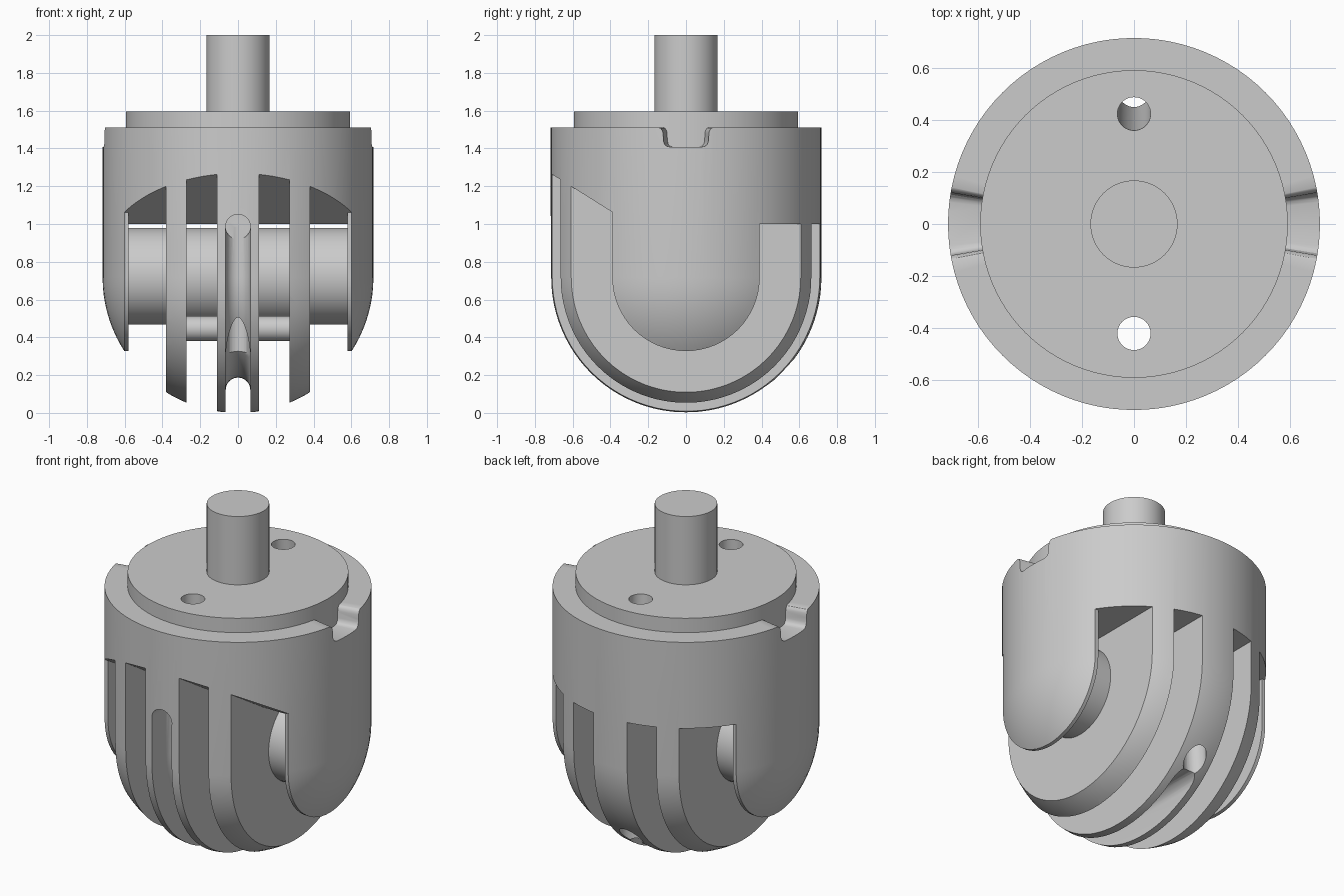
import bpy, bmesh
from math import pi, sin, cos
from mathutils import Vector, Matrix

if "Cube" in bpy.data.objects:
    bpy.data.objects.remove(bpy.data.objects["Cube"])

R = 0.717          # outer radius, also height of the dome centre


def make(name, bm):
    bmesh.ops.remove_doubles(bm, verts=bm.verts, dist=1e-5)
    bmesh.ops.recalc_face_normals(bm, faces=bm.faces)
    me = bpy.data.meshes.new(name)
    bm.to_mesh(me)
    bm.free()
    ob = bpy.data.objects.new(name, me)
    bpy.context.collection.objects.link(ob)
    return ob


def loft(name, rings):
    """Closed solid through a list of equal-length rings."""
    bm = bmesh.new()
    loops = [[bm.verts.new(p) for p in ring] for ring in rings]
    n = len(loops[0])
    for a, b in zip(loops, loops[1:]):
        for i in range(n):
            j = (i + 1) % n
            bm.faces.new((a[i], a[j], b[j], b[i]))
    bm.faces.new(loops[0])
    bm.faces.new(loops[-1])
    return make(name, bm)


def prism(name, profile, x0, x1, taper=None):
    """Extrude a (y, z) profile along x; taper scales y with x."""
    k = lambda x: abs(x) / taper if taper else 1
    return loft(name, [[(x, y * k(x), z) for y, z in profile] for x in (x0, x1)])


def rod(name, a, b, r, seg=64):
    a, b = Vector(a), Vector(b)
    bm = bmesh.new()
    rot = (b - a).to_track_quat('Z', 'Y').to_matrix().to_4x4()
    bmesh.ops.create_cone(bm, cap_ends=True, segments=seg, radius1=r, radius2=r,
                          depth=(b - a).length,
                          matrix=Matrix.Translation((a + b) / 2) @ rot)
    return make(name, bm)


def cut(target, cutter, keep=False):
    m = target.modifiers.new("cut", 'BOOLEAN')
    m.operation = 'DIFFERENCE'
    m.solver = 'EXACT'
    m.object = cutter
    bpy.context.view_layer.objects.active = target
    bpy.ops.object.modifier_apply(modifier=m.name)
    if not keep:
        bpy.data.objects.remove(cutter)


# Domed body: revolved profile
bm = bmesh.new()
prof = [(0, 0, 1.51), (R, 0, 1.51)]
prof += [(R * cos(t), 0, R - R * sin(t)) for t in [i * pi / 48 for i in range(24)]]
prof += [(0, 0, 0)]
vs = [bm.verts.new(p) for p in prof]
es = [bm.edges.new(e) for e in zip(vs, vs[1:])]
bmesh.ops.spin(bm, geom=vs + es, cent=(0, 0, 0), axis=(0, 0, 1), angle=2 * pi, steps=96)
body = make("body", bm)

# Raised top disc and drive shaft
disc = rod("top_disc", (0, 0, 1.39), (0, 0, 1.595), 0.593, 96)
shaft = rod("shaft", (0, 0, 1.595), (0, 0, 2.0), 0.168)

# Slots between the fins, with a sloped front ceiling and a flat rear one
slot = [(-0.29, 1.0), (-0.8, 1.32), (-0.8, -0.1), (0.8, -0.1), (0.8, 1.0)]
for s in (-1, 1):
    for x0, x1 in ((0.11, 0.272), (0.38, 0.602)):
        cut(body, prism("slot_cutter", slot, s * x0, s * x1))

# Radial notches in the top rim
half = [(0.16, 1.6), (0.15, 1.512), (0.137, 1.507), (0.127, 1.495), (0.123, 1.48),
        (0.121, 1.44), (0.115, 1.422), (0.103, 1.412), (0.085, 1.408)]
notch = half + [(-y, z) for y, z in reversed(half)]
for s in (-1, 1):
    cut(body, prism("notch_cutter", notch, s * 0.55, s * 0.8, taper=R))

# Round-floored groove along the middle fin: down the front, under, out the back
G, w = 0.595, 0.065
path = [((-G, 0.985), (-1, 0))]
for i in range(25):
    t = i * pi / 48
    path.append(((-G * cos(t), R - G * sin(t)), (-cos(t), -sin(t))))
path.append(((0.9, R - G), (0, -1)))
section = [(w, 0.25)] + [(w * cos(i * pi / 12), -w * sin(i * pi / 12)) for i in range(13)] + [(-w, 0.25)]
cut(body, loft("groove_cutter", [[(x, p[0] + d[0] * o, p[1] + d[1] * o) for x, o in section]
                                 for p, d in path]))
cut(body, rod("groove_end_cutter", (0, -0.95, 0.985), (0, -0.535, 0.985), w + 0.0005, 48))

# Holes through the disc: straight at the front, leaning at the back
for a, b in (((0, -0.422, 1.7), (0, -0.422, -0.1)), ((0, 0.418, 1.7), (0, 0.527, 0.0))):
    h = rod("hole_cutter", a, b, 0.064, 48)
    cut(disc, h, keep=True)
    cut(body, h)

# Axle through the fins, and the thin bar in front of it
axle = rod("axle", (-0.6, 0, 0.724), (0.6, 0, 0.724), 0.256)
bar = rod("front_bar", (-0.28, -0.27, 0.446), (0.28, -0.27, 0.446), 0.066, 32)

# Flat rims on the inside of the side cheeks
r = 0.39
rim = [(r, 1.0)] + [(r * cos(i * pi / 32), R - r * sin(i * pi / 32)) for i in range(33)]
rim += [(-r, 1.062), (-0.29, 1.0)]
pads = [prism("cheek_rim_" + n, rim, s * 0.58, s * 0.602) for n, s in (("left", -1), ("right", 1))]

# Smooth shading with crisp edges
bpy.ops.object.select_all(action='DESELECT')
for ob in [body, disc, shaft, axle, bar] + pads:
    ob.select_set(True)
bpy.context.view_layer.objects.active = body
bpy.ops.object.shade_smooth_by_angle(angle=pi / 6)
